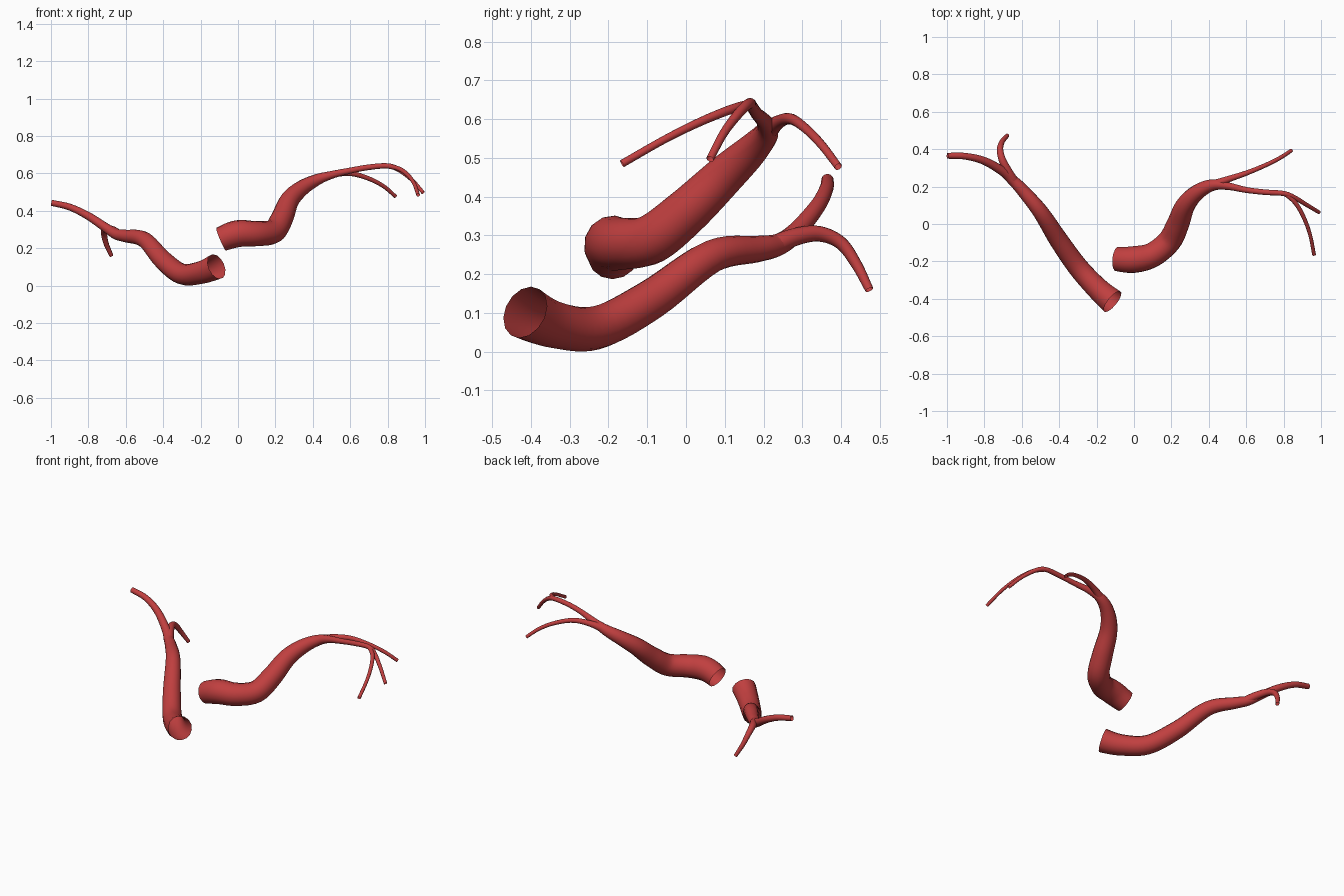
import bpy, bmesh, math
from mathutils import Vector

red = bpy.data.materials.new("artery red")
red.diffuse_color = (0.53, 0.05, 0.05, 1)
SIDES = 14
STEPS = 6


def spline(p0, p1, p2, p3, t):
    return 0.5 * (2 * p1 + (p2 - p0) * t + (2 * p0 - 5 * p1 + 4 * p2 - p3) * t * t
                  + (3 * p1 - p0 - 3 * p2 + p3) * t ** 3)


def vessel(name, pts):
    """Open tapering tube through points (x, y, z, radius)."""
    p = [Vector(q) for q in pts]
    p = [2.5 * p[0] - 2 * p[1] + 0.5 * p[2]] + p + [2 * p[-1] - p[-2]]
    path = [spline(*p[i:i + 4], k / STEPS) for i in range(len(p) - 3) for k in range(STEPS)]
    path.append(p[-2])
    bm = bmesh.new()
    rings = []
    side = Vector((0, 0, 1))
    for i, q in enumerate(path):
        a, b = path[max(i - 1, 0)], path[min(i + 1, len(path) - 1)]
        tan = (b.xyz - a.xyz).normalized()
        side = (side - tan * side.dot(tan)).normalized()
        up = tan.cross(side)
        ring = []
        for k in range(SIDES):
            ang = 2 * math.pi * k / SIDES
            ring.append(bm.verts.new(q.xyz + (side * math.cos(ang) + up * math.sin(ang)) * q.w))
        rings.append(ring)
    for r, s in zip(rings, rings[1:]):
        for k in range(SIDES):
            j = (k + 1) % SIDES
            f = bm.faces.new((r[k], r[j], s[j], s[k]))
            f.smooth = True
    me = bpy.data.meshes.new(name)
    bm.to_mesh(me)
    bm.free()
    me.materials.append(red)
    ob = bpy.data.objects.new(name, me)
    bpy.context.collection.objects.link(ob)
    return ob


# Left vessel: trunk running into its long branch
vessel("left_trunk", [
    (-0.115, -0.415, 0.102, 0.070), (-0.20, -0.34, 0.070, 0.061), (-0.30, -0.23, 0.062, 0.056),
    (-0.40, -0.09, 0.135, 0.052), (-0.50, 0.065, 0.245, 0.043), (-0.60, 0.185, 0.265, 0.034),
    (-0.65, 0.235, 0.275, 0.029), (-0.70, 0.28, 0.305, 0.025), (-0.80, 0.337, 0.372, 0.021),
    (-0.90, 0.362, 0.42, 0.018), (-0.998, 0.365, 0.443, 0.016)])
vessel("left_side_branch", [
    (-0.64, 0.225, 0.272, 0.027), (-0.675, 0.285, 0.297, 0.023), (-0.705, 0.345, 0.304, 0.020),
    (-0.716, 0.40, 0.28, 0.017), (-0.705, 0.44, 0.225, 0.014), (-0.677, 0.473, 0.16, 0.011)])

# Right vessel: trunk running into its outer branch
vessel("right_trunk", [
    (-0.09, -0.187, 0.248, 0.066), (0.0, -0.19, 0.278, 0.072), (0.10, -0.165, 0.278, 0.067),
    (0.19, -0.09, 0.29, 0.064), (0.235, 0.0, 0.36, 0.060), (0.275, 0.10, 0.455, 0.052),
    (0.34, 0.17, 0.52, 0.042), (0.42, 0.208, 0.565, 0.031), (0.50, 0.203, 0.592, 0.021),
    (0.60, 0.182, 0.615, 0.016), (0.70, 0.17, 0.633, 0.015), (0.80, 0.163, 0.64, 0.014),
    (0.86, 0.14, 0.62, 0.013), (0.93, 0.098, 0.565, 0.011), (0.99, 0.062, 0.497, 0.010)])
vessel("right_inner_branch", [
    (0.41, 0.203, 0.56, 0.028), (0.50, 0.238, 0.592, 0.018), (0.60, 0.272, 0.60, 0.014),
    (0.70, 0.313, 0.572, 0.012), (0.78, 0.353, 0.53, 0.011), (0.842, 0.393, 0.477, 0.010)])
vessel("right_front_branch", [
    (0.81, 0.16, 0.637, 0.013), (0.865, 0.11, 0.623, 0.012), (0.91, 0.03, 0.59, 0.011),
    (0.942, -0.06, 0.545, 0.010), (0.963, -0.165, 0.485, 0.010)])
